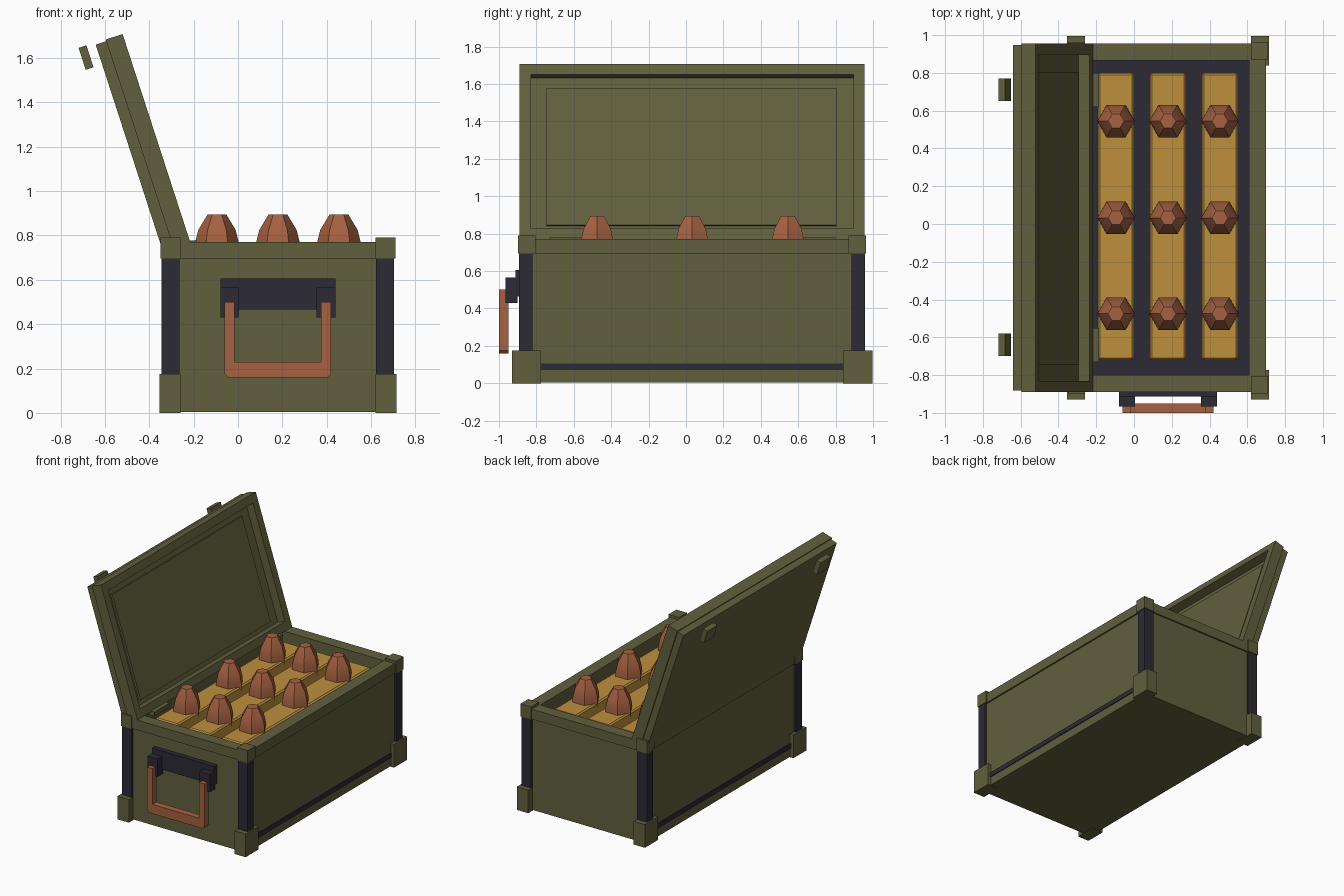
import bpy, bmesh
from math import radians
from mathutils import Matrix

if "Cube" in bpy.data.objects:
    bpy.data.objects.remove(bpy.data.objects["Cube"])

CX, CY = 0.18, 0.033          # centre of the crate body


def mat(name, rgb):
    m = bpy.data.materials.new(name)
    m.diffuse_color = (*rgb, 1)
    m.use_nodes = True
    m.node_tree.nodes["Principled BSDF"].inputs["Base Color"].default_value = m.diffuse_color
    return m


OLIVE = mat("olive", (0.12, 0.115, 0.047))
DARK = mat("dark_metal", (0.025, 0.023, 0.034))
YELLOW = mat("yellow", (0.51, 0.28, 0.045))
COPPER = mat("copper", (0.38, 0.12, 0.053))
LID_TILT = Matrix.Rotation(radians(72), 4, 'Y')   # lid is modelled flat, then swung open


def finish(name, bm, material, matrix=None):
    bmesh.ops.recalc_face_normals(bm, faces=bm.faces)
    if matrix:
        bm.transform(matrix)
    me = bpy.data.meshes.new(name)
    bm.to_mesh(me)
    bm.free()
    me.materials.append(material)
    ob = bpy.data.objects.new(name, me)
    bpy.context.collection.objects.link(ob)
    return ob


def box(name, x, y, z, material, matrix=None, bevel=0):
    bm = bmesh.new()
    bmesh.ops.create_cube(bm, size=1)
    for v in bm.verts:
        for i, (a, b) in enumerate((x, y, z)):
            v.co[i] = a if v.co[i] < 0 else b
    ob = finish(name, bm, material, matrix)
    if bevel:
        mod = ob.modifiers.new("bevel", 'BEVEL')
        mod.width = bevel
        mod.segments = 1
    return ob


def rect_loft(name, x, y, levels, material, matrix=None):
    """Rectangular loops (inset, z) joined into one closed shell."""
    bm = bmesh.new()
    loops = []
    for i, z in levels:
        loops.append([bm.verts.new(p) for p in (
            (x[0] + i, y[0] + i, z), (x[1] - i, y[0] + i, z),
            (x[1] - i, y[1] - i, z), (x[0] + i, y[1] - i, z))])
    for a, b in zip(loops, loops[1:]):
        for k in range(4):
            bm.faces.new((a[k], a[k - 1], b[k - 1], b[k]))
    bm.faces.new(loops[0])
    bm.faces.new(loops[-1])
    return finish(name, bm, material, matrix)


# Hollow crate body with a protruding rim, and a dark floor inside
rect_loft("crate_body", (-0.34, 0.70), (-0.89, 0.955),
          [(0.012, 0.005), (0.012, 0.695), (0, 0.695), (0, 0.77), (0.09, 0.77), (0.09, 0.55)], OLIVE)
box("crate_floor", (-0.25, 0.61), (-0.80, 0.865), (0.54, 0.60), DARK)

# Corner feet, posts and caps, and the lower side strips
for sx in (-1, 1):
    for sy in (-1, 1):
        for name, dx, dy, z, m in (
                ("corner_foot", (0.44, 0.535), (0.807, 0.963), (0, 0.175), OLIVE),
                ("corner_post", (0.443, 0.524), (0.853, 0.925), (0.17, 0.70), DARK),
                ("corner_cap", (0.44, 0.529), (0.837, 0.93), (0.695, 0.79), OLIVE)):
            box(name, sorted(CX + sx * d for d in dx), sorted(CY + sy * d for d in dy), z, m)
    box("side_strip", sorted(CX + sx * d for d in (0.49, 0.514)),
        (CY - 0.81, CY + 0.81), (0.07, 0.105), DARK)

# Open lid: tray with a stepped edge, raised inner panel, latches
rect_loft("lid", (-1.785, -0.80), (-0.89, 0.955),
          [(0.008, -0.097), (0.008, -0.047), (0, -0.047), (0, 0.033), (0.06, 0.033), (0.06, -0.03)],
          OLIVE, LID_TILT)
box("lid_panel", (-1.665, -0.895), (-0.745, 0.805), (-0.04, -0.015), OLIVE, LID_TILT)
for y in (-0.64, 0.71):
    box("lid_latch", (-1.787, -1.683), (y - 0.06, y + 0.06), (-0.175, -0.138), OLIVE, LID_TILT)
    box("hinge_leaf", (-0.27, -0.185), (y - 0.09, y + 0.09), (0.745, 0.778), OLIVE)

# Front handle with its plate and brackets
box("handle_plate", (-0.08, 0.44), (-0.912, -0.87), (0.465, 0.605), DARK)
for s in (-1, 1):
    box("handle_bracket", sorted(CX + s * d for d in (0.175, 0.26)), (-0.965, -0.90), (0.43, 0.565), DARK)
half = [(0.195, 0.23), (0.195, 0.50), (0.24, 0.50), (0.24, 0.175), (0.225, 0.16)]
outline = half + [(-x, z) for x, z in reversed(half)]
bm = bmesh.new()
face = bm.faces.new([bm.verts.new((CX + x, -1.0, z)) for x, z in outline])
ext = bmesh.ops.extrude_face_region(bm, geom=[face])
bmesh.ops.translate(bm, vec=(0, 0.05, 0), verts=[v for v in ext["geom"] if isinstance(v, bmesh.types.BMVert)])
finish("carry_handle", bm, COPPER)

# Rows of yellow blocks, each with three six-sided tips
TIP = [(0.10, 0.70), (0.099, 0.765), (0.084, 0.825), (0.042, 0.895)]
for x in (-0.095, 0.18, 0.455):
    box("yellow_block", (x - 0.095, x + 0.095), (-0.72, 0.80), (0.595, 0.73), YELLOW, bevel=0.01)
    for y in (-0.475, 0.033, 0.545):
        bm = bmesh.new()
        rings = [[bm.verts.new(Matrix.Rotation(radians(60 * k), 3, 'Z') @ Matrix.Identity(3).col[0] * r)
                  for k in range(6)] for r, z in TIP]
        for ring, (r, z) in zip(rings, TIP):
            for v in ring:
                v.co.z = z
        for a, b in zip(rings, rings[1:]):
            for k in range(6):
                bm.faces.new((a[k - 1], a[k], b[k], b[k - 1]))
        bm.faces.new(rings[0])
        bm.faces.new(rings[-1])
        tip = finish("round_tip", bm, COPPER, Matrix.Translation((x, y, 0)))
        bpy.ops.object.select_all(action='DESELECT')
        tip.select_set(True)
        bpy.context.view_layer.objects.active = tip
        bpy.ops.object.shade_smooth_by_angle(angle=radians(40))
